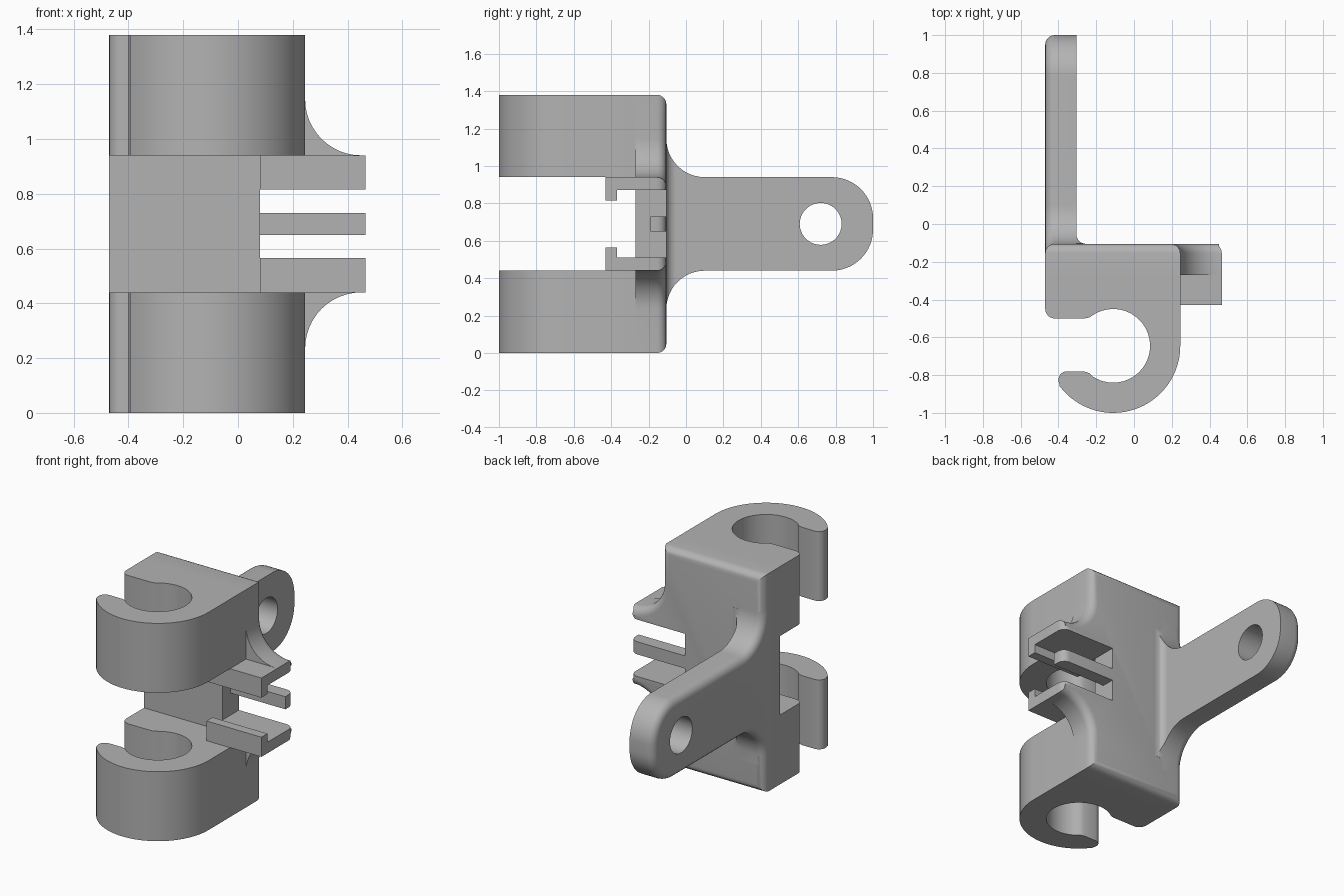
import bpy, bmesh
from math import cos, sin, radians
from mathutils import Vector

cube = bpy.data.objects.get("Cube")
if cube:
    bpy.data.objects.remove(cube, do_unlink=True)

grey = bpy.data.materials.new("plain_grey")
grey.use_nodes = True
grey.diffuse_color = (0.45, 0.45, 0.45, 1)
grey.node_tree.nodes["Principled BSDF"].inputs["Base Color"].default_value = grey.diffuse_color

# Main dimensions
LEFT, RIGHT, TAB = -0.47, 0.245, 0.465
BACK, FRONT = -0.105, -0.27
HIGH, LOW, TOP, MID = 0.94, 0.44, 1.38, 0.69
FLARE, ROUND = 0.205, 0.05


def arc(cx, cy, r, a0, a1, n=12):
    angles = [radians(a0 + (a1 - a0) * i / n) for i in range(n + 1)]
    return [(cx + r * cos(a), cy + r * sin(a)) for a in angles]


def prism(name, pts, axis, lo, hi, rounded=None):
    """Extrude a 2D outline along an axis; round the edges chosen by a rule."""
    place = {"x": lambda u, v, d: (d, u, v),
             "y": lambda u, v, d: (u, d, v),
             "z": lambda u, v, d: (u, v, d)}[axis]
    bm = bmesh.new()
    ends = [[bm.verts.new(place(u, v, d)) for u, v in pts] for d in (lo, hi)]
    for ring in ends:
        bm.faces.new(ring)
    for i in range(len(pts)):
        j = (i + 1) % len(pts)
        bm.faces.new((ends[0][i], ends[0][j], ends[1][j], ends[1][i]))
    bmesh.ops.recalc_face_normals(bm, faces=bm.faces)
    if rounded:
        edges = [e for e in bm.edges if all(rounded(v.co) for v in e.verts)]
        bmesh.ops.bevel(bm, geom=edges, offset=ROUND, segments=5,
                        profile=0.5, affect="EDGES", clamp_overlap=False)
    mesh = bpy.data.meshes.new(name)
    bm.to_mesh(mesh)
    bm.free()
    mesh.materials.append(grey)
    obj = bpy.data.objects.new(name, mesh)
    bpy.context.collection.objects.link(obj)
    return obj


def boolean(obj, tool, operation):
    mod = obj.modifiers.new("cut", "BOOLEAN")
    mod.operation, mod.object, mod.solver = operation, tool, "EXACT"
    bpy.context.view_layer.objects.active = obj
    bpy.ops.object.modifier_apply(modifier=mod.name)
    bpy.data.objects.remove(tool, do_unlink=True)


def flip(pts):
    """Mirror an outline about the middle height."""
    return [(u, 2 * MID - v) for u, v in pts]


# Back plate with a flared tab on one side, rounded around its back
upper = [(TAB, HIGH)] + arc(RIGHT + FLARE, HIGH + FLARE, FLARE, 270, 180) + [(RIGHT, TOP), (LEFT, TOP)]
plate = prism("back_plate", upper + flip(upper)[::-1], "y", FRONT, BACK,
              lambda c: c.y > BACK - 0.001)

# Two slots through the tab leave a thin middle prong
slot = [(-0.4, 0.87), (0, 0.87), (0, 0.73), (-0.19, 0.73)]
boolean(plate, prism("slot_cutter", slot + flip(slot)[::-1], "x", 0.08, 0.6), "DIFFERENCE")

# Hooked rails in front of the tab
rail = [(FRONT, HIGH), (-0.43, HIGH), (-0.43, 0.815), (-0.37, 0.815), (-0.37, 0.87), (FRONT, 0.87)]
prism("upper_rail", rail, "x", 0.08, TAB)
prism("lower_rail", flip(rail), "x", 0.08, TAB)

# Open round clips
cx, cy = -0.11, -0.645
clip = [(RIGHT, FRONT), (LEFT, FRONT)]
clip += arc(LEFT + ROUND, -0.45, ROUND, 180, 270, 6)
clip += [(-0.26, -0.5), (-0.238, -0.495)]
clip += arc(cx, cy, 0.195, 123, -123, 40)
clip += [(-0.238, -0.789), (-0.265, -0.78)]
clip += arc(-0.355, -0.825, 0.045, 90, 205, 8)
clip += arc(cx, cy, 0.355, 217, 360, 32)
prism("lower_clip", clip, "z", 0, LOW)
prism("upper_clip", clip, "z", HIGH, TOP)

# Side arm flaring into the plate, rounded along its outer side
ARM = -0.305
edge = [(-0.25, HIGH + FLARE + 0.06), (BACK, HIGH + FLARE + 0.06)]
edge += arc(BACK + FLARE, HIGH + FLARE, FLARE, 180, 270)
edge += arc(0.78, HIGH - 0.22, 0.22, 90, 0, 16)
outline = edge + flip(edge)[::-1]
arm = prism("side_arm", outline, "x", LEFT, ARM,
            lambda c: c.x < LEFT + 0.001 and c.y > BACK - 0.001)
boolean(arm, prism("hole_cutter", arc(0.72, MID, 0.112, 0, 350, 35), "x", -0.6, -0.2), "DIFFERENCE")

# Concave fillet between arm and plate, trimmed to the flare
corner = [(ARM - 0.01, BACK - 0.01), (ARM - 0.01, BACK + ROUND)]
corner += arc(ARM + ROUND, BACK + ROUND, ROUND, 180, 270, 6) + [(ARM + ROUND, BACK - 0.01)]
fillet = prism("arm_fillet", corner, "z", LOW - 0.19, HIGH + 0.19)
boolean(fillet, prism("fillet_trim", outline, "x", -0.4, -0.2), "INTERSECT")

# Smooth curved faces, keep sharp edges
for obj in bpy.context.collection.objects:
    if obj.type == "MESH" and grey.name in obj.data.materials:
        obj.select_set(True)
        bpy.context.view_layer.objects.active = obj
bpy.ops.object.shade_smooth_by_angle(angle=radians(30))
